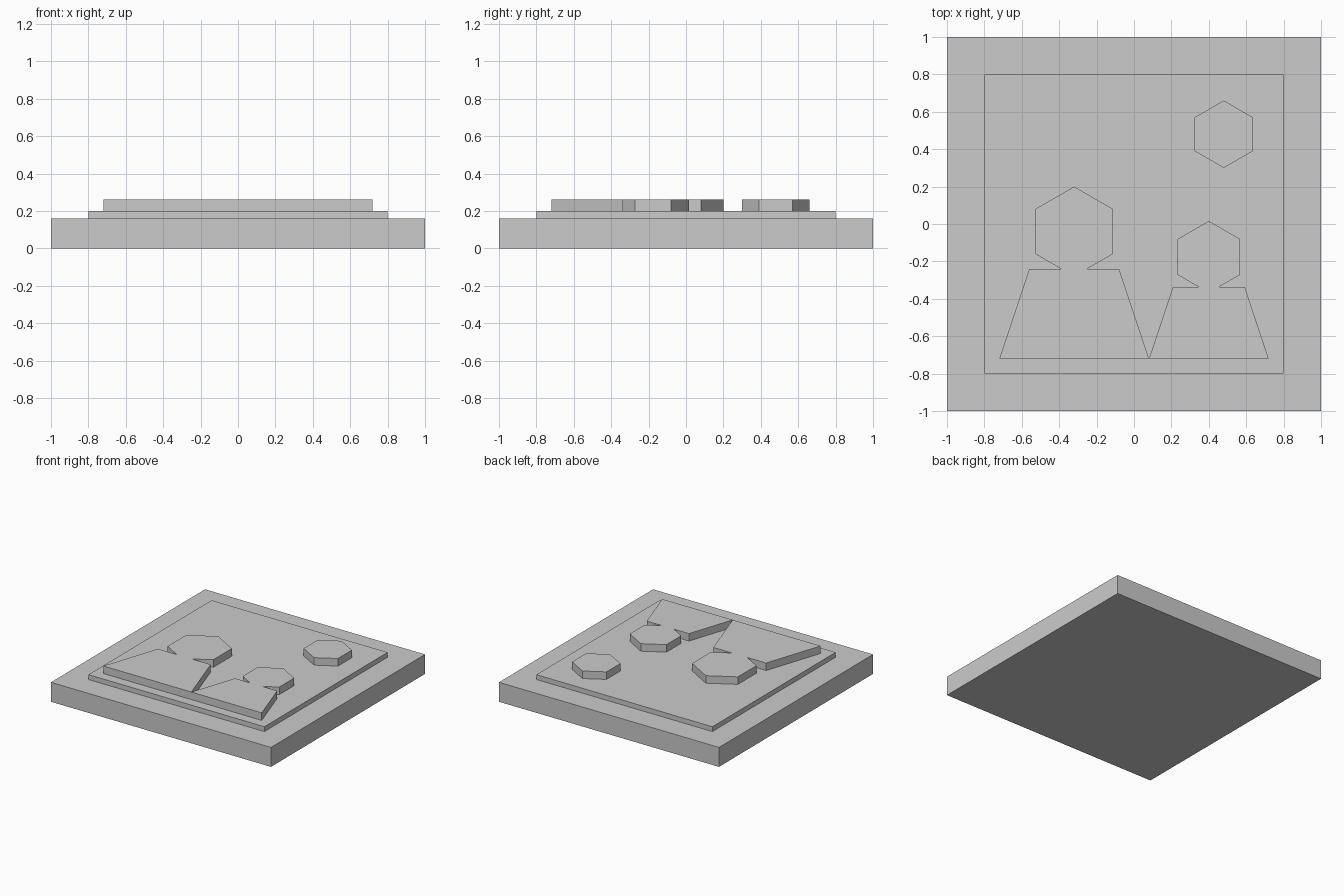
import bpy
import bmesh
from math import cos, sin, radians, sqrt

cube = bpy.data.objects.get("Cube")
if cube:
    bpy.data.objects.remove(cube, do_unlink=True)

# Single plain grey
grey = bpy.data.materials.new("plain grey")
grey.use_nodes = True
GREY = (0.6, 0.6, 0.6, 1)
grey.diffuse_color = GREY
grey.node_tree.nodes["Principled BSDF"].inputs["Base Color"].default_value = GREY


def slab(name, outline, bottom, top):
    """Extrude a counter-clockwise outline into a flat-sided slab."""
    bm = bmesh.new()
    face = bm.faces.new([bm.verts.new((x, y, bottom)) for x, y in outline])
    raised = bmesh.ops.extrude_face_region(bm, geom=[face], use_keep_orig=True)
    verts = [v for v in raised["geom"] if isinstance(v, bmesh.types.BMVert)]
    bmesh.ops.translate(bm, verts=verts, vec=(0, 0, top - bottom))
    bmesh.ops.recalc_face_normals(bm, faces=bm.faces)
    mesh = bpy.data.meshes.new(name)
    bm.to_mesh(mesh)
    bm.free()
    mesh.materials.append(grey)
    obj = bpy.data.objects.new(name, mesh)
    bpy.context.collection.objects.link(obj)
    return obj


def square(half):
    return [(-half, -half), (half, -half), (half, half), (-half, half)]


def hexagon(x, y, r):
    return [(x + r * cos(radians(a)), y + r * sin(radians(a)))
            for a in range(-30, 330, 60)]


def figure(x, ground, size):
    """Hexagonal head merged with a tapered body, as one outline."""
    shoulder = ground + 0.48 * size
    radius = 0.24 * size
    head_y = ground + 0.68 * size
    neck = (shoulder - (head_y - radius)) * sqrt(3)
    head = hexagon(x, head_y, radius)[:5]
    feet, arms = 0.4 * size, 0.24 * size
    return ([(x - feet, ground), (x + feet, ground),
             (x + arms, shoulder), (x + neck, shoulder)]
            + head + [(x - neck, shoulder), (x - arms, shoulder)])


BASE_TOP, PANEL_TOP, RELIEF_TOP = 0.16, 0.2, 0.262

# Stepped tile
slab("base", square(1), 0, BASE_TOP)
slab("panel", square(0.8), BASE_TOP, PANEL_TOP)

# Raised relief shapes
slab("large_figure", figure(-0.32, -0.72, 1), PANEL_TOP, RELIEF_TOP)
slab("small_figure", figure(0.4, -0.72, 0.8), PANEL_TOP, RELIEF_TOP)
slab("hexagon_disc", hexagon(0.48, 0.48, 0.18), PANEL_TOP, RELIEF_TOP)
